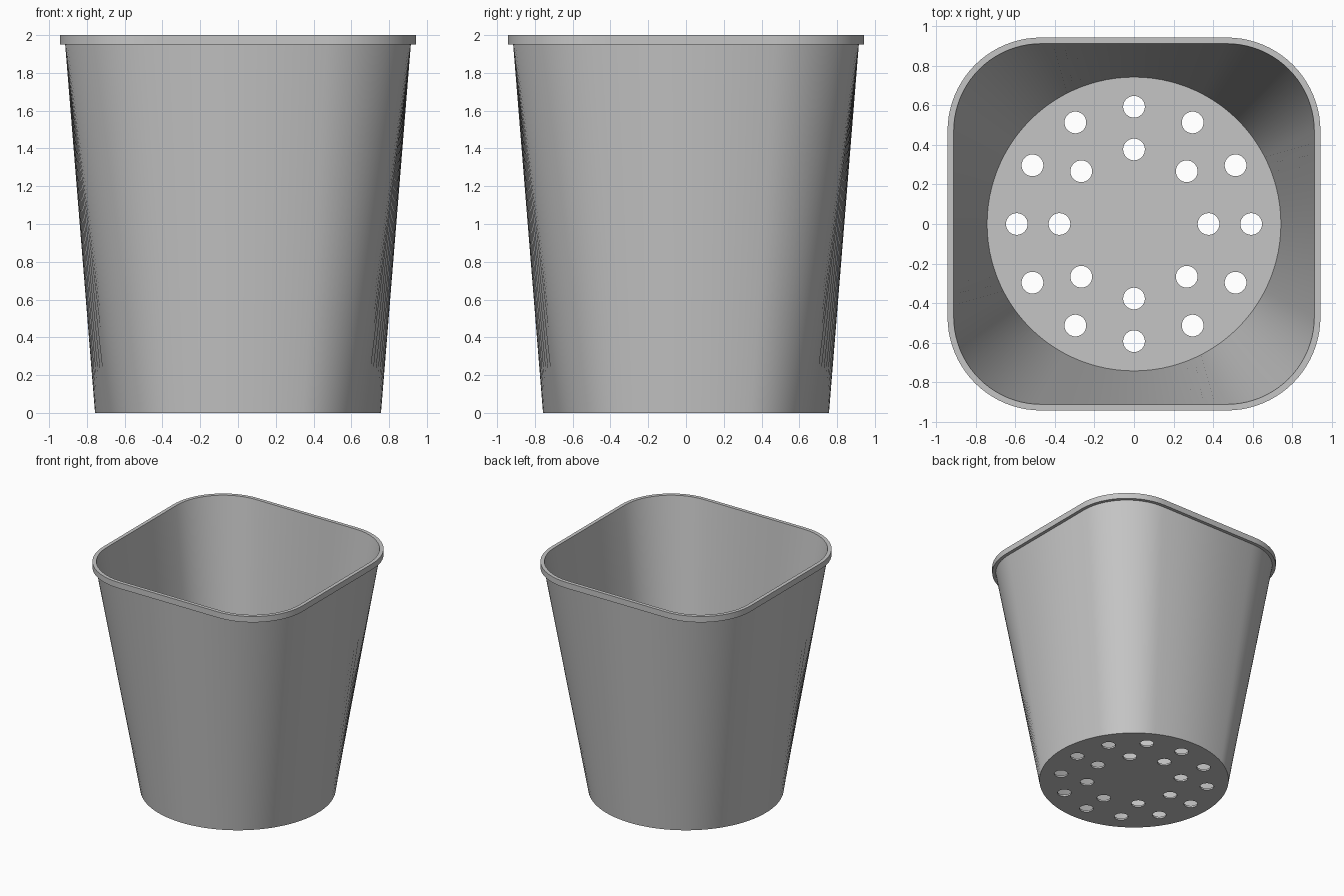
import bpy, bmesh, math

if "Cube" in bpy.data.objects:
    bpy.data.objects.remove(bpy.data.objects["Cube"])

grey = bpy.data.materials.new("light grey plastic")
grey.diffuse_color = (0.56, 0.56, 0.56, 1)
grey.use_nodes = True
grey.node_tree.nodes["Principled BSDF"].inputs["Base Color"].default_value = grey.diffuse_color

CORNER = 0.47  # centre of the corner arcs


def rounded_square(half, arc_steps=20, side_steps=16):
    """Points counter-clockwise round a square with rounded corners."""
    r, pts = half - CORNER, []
    for q in range(4):
        turn = q * math.pi / 2
        quarter = [(half, CORNER * (2 * i / side_steps - 1)) for i in range(side_steps)]
        for i in range(arc_steps):
            a = math.pi / 2 * i / arc_steps
            quarter.append((CORNER + r * math.cos(a), CORNER + r * math.sin(a)))
        c, s = math.cos(turn), math.sin(turn)
        pts += [(x * c - y * s, x * s + y * c) for x, y in quarter]
    return pts


def circle(radius):
    """Circle whose points line up with the rounded square."""
    angles = [math.atan2(y, x) for x, y in rounded_square(0.915)]
    return [(radius * math.cos(a), radius * math.sin(a)) for a in angles]


def make_object(name, bm):
    bmesh.ops.recalc_face_normals(bm, faces=bm.faces)
    mesh = bpy.data.meshes.new(name)
    bm.to_mesh(mesh)
    bm.free()
    mesh.materials.append(grey)
    obj = bpy.data.objects.new(name, mesh)
    bpy.context.collection.objects.link(obj)
    return obj


# Basket: outer wall, rim and inner wall lofted from round base to square top
sections = [
    (circle(0.757), 0.0),
    (rounded_square(0.915), 1.95),
    (rounded_square(0.943), 1.95),
    (rounded_square(0.943), 2.0),
    (rounded_square(0.912), 2.0),
    (circle(0.743), 0.015),
]
bm = bmesh.new()
rings = [[bm.verts.new((x, y, z)) for x, y in pts] for pts, z in sections]
n = len(rings[0])
for low, high in zip(rings, rings[1:]):
    for i in range(n):
        j = (i + 1) % n
        bm.faces.new((low[i], low[j], high[j], high[i]))
bm.faces.new(rings[0][::-1])  # underside
bm.faces.new(rings[-1])       # inside floor
basket = make_object("basket", bm)

# Drain holes: an outer ring of twelve and an inner ring of eight
bm = bmesh.new()
for count, radius in ((12, 0.593), (8, 0.377)):
    for k in range(count):
        a = 2 * math.pi * k / count
        made = bmesh.ops.create_cone(bm, cap_ends=True, segments=32,
                                     radius1=0.055, radius2=0.055, depth=0.2)
        bmesh.ops.translate(bm, verts=made["verts"],
                            vec=(radius * math.cos(a), radius * math.sin(a), 0))
cutter = make_object("drain_hole_cutter", bm)
cutter.hide_render = True

bpy.context.view_layer.objects.active = basket
basket.select_set(True)
cutter.select_set(False)
cut = basket.modifiers.new("drain holes", "BOOLEAN")
cut.operation = "DIFFERENCE"
cut.solver = "EXACT"
cut.object = cutter
bpy.ops.object.modifier_apply(modifier=cut.name)
bpy.data.objects.remove(cutter)

bpy.ops.object.shade_smooth_by_angle(angle=math.radians(30))
